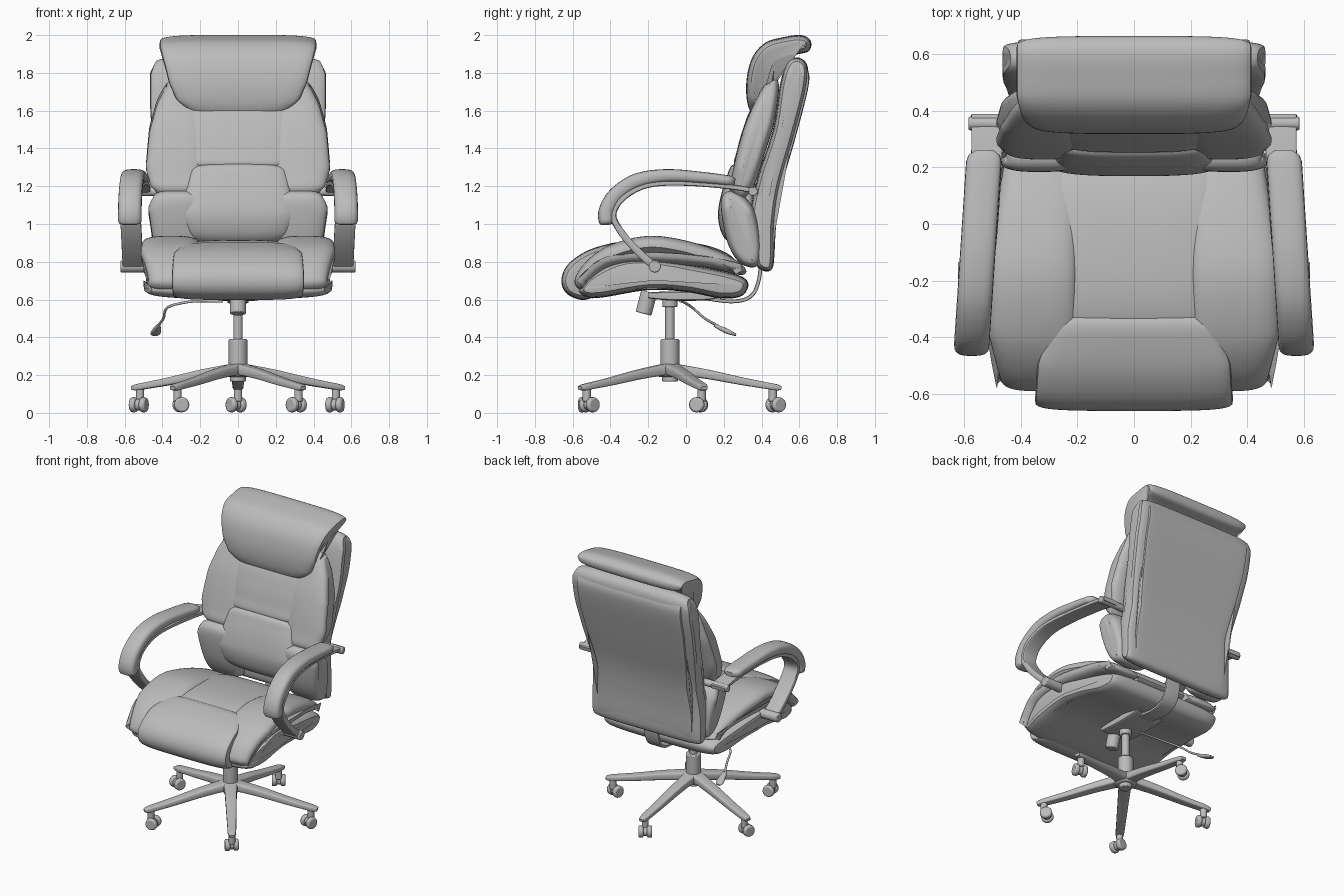
import bpy, bmesh, math
from mathutils import Vector, Matrix

cube = bpy.data.objects.get("Cube")
if cube:
    bpy.data.objects.remove(cube)

grey = bpy.data.materials.new("plain_grey")
grey.use_nodes = True
grey.diffuse_color = (0.5, 0.5, 0.5, 1)
grey.node_tree.nodes["Principled BSDF"].inputs["Base Color"].default_value = grey.diffuse_color
parts = []


def finish(name, bm):
    bmesh.ops.recalc_face_normals(bm, faces=bm.faces)
    mesh = bpy.data.meshes.new(name)
    bm.to_mesh(mesh)
    bm.free()
    mesh.materials.append(grey)
    ob = bpy.data.objects.new(name, mesh)
    bpy.context.collection.objects.link(ob)
    parts.append(ob)
    return ob


def spline(pts, closed, steps=6):
    """Catmull-Rom curve through the points."""
    pts = [Vector(p) for p in pts]
    n = len(pts)
    get = (lambda i: pts[i % n]) if closed else (lambda i: pts[max(0, min(n - 1, i))])
    out = []
    for i in range(n if closed else n - 1):
        a, b, c, d = (get(i + k) for k in (-1, 0, 1, 2))
        for k in range(steps):
            t = k / steps
            out.append(0.5 * (2 * b + (c - a) * t + (2 * a - 5 * b + 4 * c - d) * t * t
                              + (3 * b - a - 3 * c + d) * t ** 3))
    return out if closed else out + [pts[-1]]


def ramp(*knots):
    """Piecewise linear function from (position, value) pairs."""
    def f(v):
        if v <= knots[0][0]:
            return knots[0][1]
        for (a, fa), (b, fb) in zip(knots, knots[1:]):
            if v <= b:
                return fa + (fb - fa) * (v - a) / (b - a)
        return knots[-1][1]
    return f


def skin(bm, rings):
    rows = [[bm.verts.new(p) for p in ring] for ring in rings]
    n = len(rows[0])
    for r, q in zip(rows, rows[1:]):
        for i in range(n):
            bm.faces.new((r[i], r[(i + 1) % n], q[(i + 1) % n], q[i]))
    bm.faces.new(rows[0])
    bm.faces.new(rows[-1])


def cushion(name, profile, outer, inner=None, axis=1, puff=0.05, power=3, side=1):
    """Side profile (y, z) stretched across x with rounded, padded ends.
    outer/inner give x from y (axis 0) or z (axis 1)."""
    prof = spline(profile, True)
    n = len(prof)
    area = sum(prof[i - 1].x * prof[i].y - prof[i].x * prof[i - 1].y for i in range(n))
    inward = []
    for i in range(n):
        t = (prof[(i + 1) % n] - prof[i - 1]).normalized()
        inward.append(Vector((-t.y, t.x)) * (1 if area > 0 else -1))
    rings = []
    for k in range(25):
        t = math.sin((k / 12 - 1) * math.pi / 2)
        inset = puff * (1 - max(0, 1 - abs(t) ** power) ** (1 / power))
        ring = []
        for p, nv in zip(prof, inward):
            q = p + nv * inset
            hi = outer(p[axis])
            lo = inner if inner is not None else -hi
            ring.append((side * (lo + (hi - lo) * (t + 1) / 2), q.x, q.y))
        rings.append(ring)
    bm = bmesh.new()
    skin(bm, rings)
    return finish(name, bm)


def sweep(name, path, widths, thicks, across=(1, 0, 0), power=4, count=20):
    """Rounded bar along a path; widths and thicknesses are ramps over 0..1."""
    pts = spline(path, False)
    across = Vector(across).normalized()
    rings = []
    for i, p in enumerate(pts):
        t = (pts[min(i + 1, len(pts) - 1)] - pts[max(i - 1, 0)]).normalized()
        up = across.cross(t).normalized()
        u = i / (len(pts) - 1)
        ring = []
        for k in range(count):
            a = 2 * math.pi * k / count
            c, s = math.cos(a), math.sin(a)
            c, s = (math.copysign(abs(v) ** (2 / power), v) for v in (c, s))
            ring.append(p + across * c * widths(u) / 2 + up * s * thicks(u) / 2)
        rings.append(ring)
    bm = bmesh.new()
    skin(bm, rings)
    return finish(name, bm)


def rod(name, a, b, r, bevel=0.006):
    a, b = Vector(a), Vector(b)
    d = b - a
    bm = bmesh.new()
    m = Matrix.Translation((a + b) / 2) @ d.to_track_quat('Z', 'Y').to_matrix().to_4x4()
    bmesh.ops.create_cone(bm, cap_ends=True, segments=24, radius1=r, radius2=r,
                          depth=d.length, matrix=m)
    ob = finish(name, bm)
    if bevel:
        mod = ob.modifiers.new("soft_edge", 'BEVEL')
        mod.width, mod.segments = bevel, 2
    return ob


flat = lambda v: ramp((0, v))
rounded = lambda v, e=0.05: ramp((0, v * 0.5), (e * 0.4, v * 0.85), (e, v), (1 - e, v),
                                 (1 - e * 0.4, v * 0.85), (1, v * 0.5))

# Seat
cushion("seat_base", [(-.57, .66), (-.5, .74), (-.35, .81), (-.2, .82), (0, .79), (.3, .72),
                      (.31, .63), (.2, .605), (0, .64), (-.2, .65), (-.45, .61), (-.54, .615)],
        ramp((-.57, .46), (-.4, .5), (-.1, .5), (.3, .44)), axis=0, puff=.05, power=4)
cushion("seat_front_roll", [(-.66, .7), (-.63, .78), (-.54, .85), (-.43, .89), (-.34, .9),
                            (-.29, .84), (-.4, .73), (-.45, .64), (-.54, .598), (-.63, .63)],
        ramp((-.66, .35), (-.5, .34), (-.33, .28)), axis=0, puff=.04, power=4)
cushion("seat_panel", [(-.38, .85), (-.34, .895), (-.2, .915), (0, .905), (.15, .875),
                       (.25, .82), (.24, .76), (-.1, .76), (-.33, .78)],
        flat(.29), axis=0, puff=.04)

# Back
cushion("back_shell", [(.38, .77), (.46, .77), (.47, 1), (.5, 1.2), (.57, 1.45), (.635, 1.7),
                       (.645, 1.83), (.6, 1.88), (.54, 1.86), (.5, 1.75), (.46, 1.5),
                       (.38, 1.25), (.34, 1.05), (.36, .88)],
        ramp((.77, .43), (.95, .43), (1.15, .41), (1.4, .445), (1.6, .465), (1.8, .465),
             (1.88, .44)), puff=.045, power=5)
cushion("back_panel", [(.42, .8), (.462, .795), (.478, 1), (.508, 1.2), (.578, 1.45),
                       (.643, 1.7), (.65, 1.8), (.61, 1.82), (.54, 1.5), (.45, 1.15)],
        ramp((.8, .37), (.95, .375), (1.15, .355), (1.4, .39), (1.6, .41), (1.82, .41)),
        puff=.012, power=8)
cushion("lumbar_cushion", [(.2, .93), (.17, 1.03), (.18, 1.13), (.215, 1.25), (.25, 1.315),
                           (.34, 1.32), (.37, 1.2), (.36, .95), (.27, .89)],
        ramp((.9, .26), (1.05, .3), (1.2, .275), (1.33, .25)), puff=.05)
cushion("upper_back_cushion", [(.255, 1.31), (.27, 1.39), (.3, 1.5), (.35, 1.62), (.45, 1.72),
                               (.48, 1.6), (.4, 1.35), (.32, 1.28)],
        ramp((1.3, .255), (1.45, .27), (1.6, .29)), puff=.04)
cushion("headrest", [(.36, 1.575), (.325, 1.64), (.32, 1.76), (.35, 1.88), (.42, 1.96),
                     (.52, 1.99), (.61, 2), (.66, 1.97), (.65, 1.915), (.57, 1.89),
                     (.5, 1.83), (.47, 1.72), (.42, 1.6)],
        ramp((1.57, .22), (1.6, .27), (1.65, .325), (1.75, .365), (1.88, .395), (1.97, .415)),
        puff=.045, power=4)

for side, word in ((1, "left"), (-1, "right")):
    # Padded sides of seat and back
    cushion(word + "_seat_bolster", [(-.59, .7), (-.53, .8), (-.4, .89), (-.2, .937), (0, .912),
                                     (.2, .845), (.31, .77), (.29, .73), (.1, .77), (-.2, .79),
                                     (-.4, .77), (-.5, .7), (-.55, .65)],
            ramp((-.6, .47), (-.4, .515), (-.1, .51), (.3, .45)), .2, 0, .06, side=side)
    cushion(word + "_back_wing", [(.23, 1.18), (.245, 1.27), (.28, 1.42), (.33, 1.57), (.42, 1.74),
                                  (.49, 1.75), (.47, 1.55), (.42, 1.38), (.36, 1.2), (.29, 1.13)],
            ramp((1.13, .43), (1.2, .46), (1.3, .488), (1.5, .47), (1.65, .43), (1.75, .38)),
            .18, puff=.05, side=side)
    cushion(word + "_lumbar_wing", [(.185, 1.08), (.2, 1.16), (.27, 1.17), (.36, 1.08), (.4, .9),
                                    (.38, .78), (.29, .79), (.22, .9)],
            ramp((.77, .44), (.9, .45), (1.08, .475), (1.17, .45)), .2, puff=.05, side=side)

    # Armrest pad, its frame and the bolts
    lean = lambda y, z: (side * (.545 - .066 * y), y, z)
    sweep(word + "_arm_pad", [lean(*p) for p in ((.26, 1.225), (.1, 1.243), (-.1, 1.255),
          (-.26, 1.228), (-.37, 1.155), (-.42, 1.07), (-.42, .995))],
          rounded(.125), ramp((0, .03), (.03, .055), (.5, .08), (.9, .085), (.97, .075), (1, .04)),
          power=3)
    sweep(word + "_arm_frame", [(side * x, y, z) for x, y, z in ((.52, .385, 1.17),
          (.52, .25, 1.195), (.535, 0, 1.215), (.555, -.2, 1.205), (.57, -.33, 1.14),
          (.57, -.385, 1.05), (.565, -.345, .96), (.56, -.26, .86), (.555, -.15, .76))],
          flat(.11), ramp((0, .028), (.3, .025), (.7, .035), (1, .042)), power=8)
    rod(word + "_arm_rear_bolt", (side * .38, .355, 1.172), (side * .585, .355, 1.172), .024)
    rod(word + "_arm_front_bolt", (side * .45, -.165, .775), (side * .622, -.165, .775), .032)

# Mechanism under the seat
sweep("tilt_plate", [(0, -.2, .622), (0, 0, .618), (0, .16, .622)], flat(.22),
      ramp((0, .03), (.3, .05), (.8, .05), (1, .03)), power=8)
rod("tension_knob", (0, -.195, .64), (0, -.225, .525), .043)
sweep("back_bracket", [(0, .08, .61), (0, .24, .59), (0, .34, .615), (0, .385, .7),
                       (0, .4, .85)], flat(.11), flat(.02), power=8)
sweep("height_lever", [(-.08, -.03, .59), (-.24, -.02, .59), (-.37, .03, .56), (-.395, .1, .5),
                       (-.425, .17, .46)], flat(.014), flat(.014), (0, .3, 1), 2, 10)
sweep("lever_handle", [(-.42, .15, .465), (-.43, .2, .44), (-.44, .265, .412)],
      ramp((0, .016), (.4, .04), (.8, .055), (1, .03)), ramp((0, .016), (.6, .028), (1, .012)),
      power=3)

# Gas column
cy = -.085
rod("column_top", (0, cy, .56), (0, cy, .62), .04)
rod("column_piston", (0, cy, .37), (0, cy, .6), .025, 0)
rod("column_sleeve", (0, cy, .2), (0, cy, .39), .05)
rod("column_foot", (0, cy, .165), (0, cy, .22), .042)
rod("base_hub", (0, cy, .19), (0, cy, .255), .075, .02)

# Five legs with twin-wheel casters
for i in range(5):
    a = math.radians(90 + 72 * i)
    out = Vector((math.cos(a), math.sin(a), 0))
    tang = Vector((-out.y, out.x, 0))
    at = lambda r, z: Vector((0, cy, z)) + out * r
    n = str(i + 1)
    sweep("leg_" + n, [at(.02, .232), at(.2, .204), at(.4, .164), at(.59, .131)],
          ramp((0, .1), (.15, .08), (.9, .055), (1, .035)),
          ramp((0, .06), (.6, .042), (.95, .032), (1, .02)), tang, power=5)
    rod("caster_stem_" + n, at(.545, .06), at(.545, .135), .022)
    turn = Matrix.Rotation(math.radians(35 + 50 * i), 3, 'Z')
    axle, trail = turn @ tang, turn @ out
    c = at(.545, .043) + trail * .018
    rod("caster_core_" + n, c - axle * .014, c + axle * .014, .03)
    for s in (1, -1):
        rod("caster_wheel_%s_%s" % (n, "a" if s > 0 else "b"),
            c + axle * s * .012, c + axle * s * .045, .04, .01)

# Smooth shading with sharp creases kept
bpy.ops.object.select_all(action='DESELECT')
for ob in parts:
    ob.select_set(True)
bpy.context.view_layer.objects.active = parts[0]
bpy.ops.object.shade_smooth_by_angle(angle=math.radians(40))
